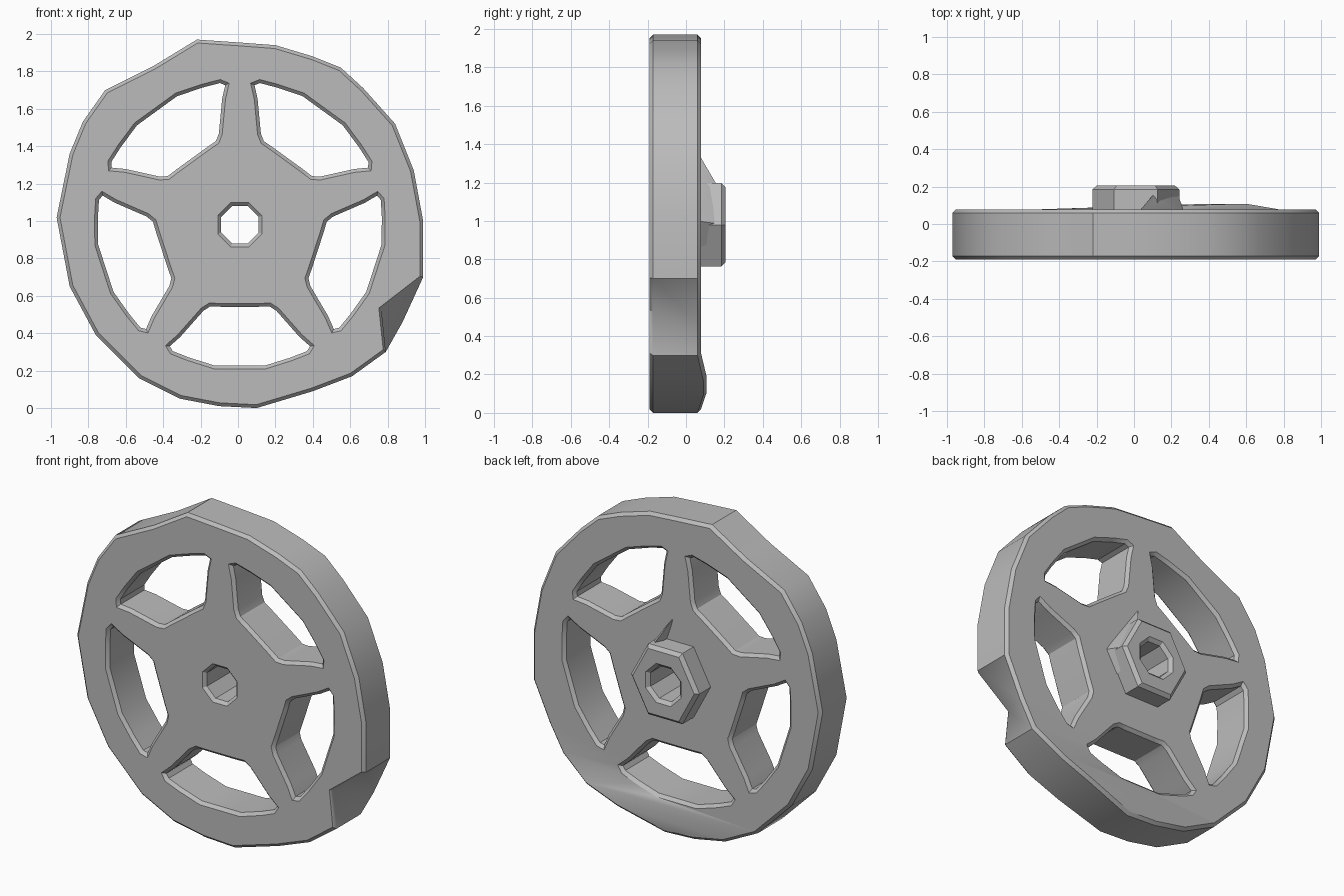
import bpy, bmesh
from math import radians, cos, sin
from mathutils import Vector

cube = bpy.data.objects.get("Cube")
if cube:
    bpy.data.objects.remove(cube)

grey = bpy.data.materials.new("plain grey")
grey.use_nodes = True
colour = (0.5, 0.5, 0.5, 1)
grey.diffuse_color = colour
grey.node_tree.nodes["Principled BSDF"].inputs["Base Color"].default_value = colour

CX, CZ = 0.01, 0.98


def polar(angle, radius):
    a = radians(angle)
    return CX + radius * cos(a), CZ + radius * sin(a)


def ring(count, radius, turn=0):
    return [polar(turn + 360 * i / count, radius) for i in range(count)]


def finish(name, mesh):
    mesh.materials.clear()
    mesh.materials.append(grey)
    obj = bpy.data.objects.new(name, mesh)
    bpy.context.collection.objects.link(obj)
    bpy.ops.object.select_all(action="DESELECT")
    obj.select_set(True)
    bpy.context.view_layer.objects.active = obj
    bpy.ops.object.shade_smooth_by_angle(angle=radians(30))
    return obj


def plate(name, loops, front, back, bevel, adjust=None):
    """Fill closed x-z loops (later ones are holes) between two depths."""
    curve = bpy.data.curves.new(name, "CURVE")
    curve.dimensions = "2D"
    curve.fill_mode = "BOTH"
    curve.extrude = (back - front) / 2 - bevel
    curve.bevel_depth = bevel
    curve.bevel_resolution = 0
    curve.offset = -bevel
    for loop in loops:
        spline = curve.splines.new("POLY")
        spline.points.add(len(loop) - 1)
        for point, (x, z) in zip(spline.points, loop):
            point.co = (x, z, 0, 1)
        spline.use_cyclic_u = True
    temp = bpy.data.objects.new(name + "_curve", curve)
    bpy.context.collection.objects.link(temp)
    graph = bpy.context.evaluated_depsgraph_get()
    mesh = bpy.data.meshes.new_from_object(temp.evaluated_get(graph))
    bpy.data.objects.remove(temp)
    bm = bmesh.new()
    bm.from_mesh(mesh)
    bmesh.ops.remove_doubles(bm, verts=bm.verts, dist=0.0005)
    for v in bm.verts:
        x, z, depth = v.co
        v.co = (x, (front + back) / 2 - depth, z)
        if adjust:
            adjust(v.co)
    bmesh.ops.recalc_face_normals(bm, faces=bm.faces)
    bm.to_mesh(mesh)
    bm.free()
    return finish(name, mesh)


# Uneven, worn outer edge of the wheel
rim = [(-.22, 1.97), (0, 1.955), (.2, 1.94), (.4, 1.88), (.55, 1.82), (.67, 1.71),
       (.84, 1.52), (.94, 1.27), (.99, 1), (.99, .7), (.88, .46), (.79, .3),
       (.61, .17), (.4, .09), (.1, 0), (-.1, .01), (-.31, .05), (-.53, .16),
       (-.76, .39), (-.9, .65), (-1, 1.02), (-.9, 1.36), (-.83, 1.53),
       (-.71, 1.7), (-.45, 1.83)]

# Half of one opening between spokes, as angle and radius from its middle
half = [(10, .765), (21, .76), (28, .765), (30, .75), (28, .68),
        (23, .5), (20, .465), (13, .45)]
opening = [(-a, r) for a, r in reversed(half)] + half
openings = [[polar(middle + a, r) for a, r in opening]
            for middle in range(54, 414, 72)]
axle_hole = ring(8, .108, 22.5)


def wear(co):
    """Chamfer and bulge the worn parts of the rim."""
    x, y, z = co
    radius = Vector((x - CX, z - CZ)).length
    if radius < .85:
        return
    shrink = 1
    if x > .75 and .38 < z < .55 and y < -.12:
        shrink = .87
    elif x < -.85 and .9 < z < 1.2 and abs(y + .06) > .08:
        shrink = .97
    co.x, co.z = CX + (x - CX) * shrink, CZ + (z - CZ) * shrink
    if .35 < x < .65 and z < .25 and y > .04:
        co.y += .03


plate("spoked_wheel", [rim] + openings + [axle_hole], -.19, .078, .018, wear)

# Six-sided boss around the axle on the back
boss = [(x, CZ + (z - CZ) * 1.08) for x, z in ring(6, .232)]
plate("hub_boss", [boss, axle_hole], .03, .205, .02)

# Sloping web from the boss towards the upper spoke
bm = bmesh.new()
for co in [(.02, .06, 1.36), (.27, .06, 1), (.19, .06, .86),
           (.12, .13, 1.2), (.14, .2, 1.12), (.22, .2, .98), (.18, .18, .9)]:
    bm.verts.new(co)
bmesh.ops.convex_hull(bm, input=bm.verts)
bmesh.ops.recalc_face_normals(bm, faces=bm.faces)
web = bpy.data.meshes.new("hub_web")
bm.to_mesh(web)
bm.free()
finish("hub_web", web)
